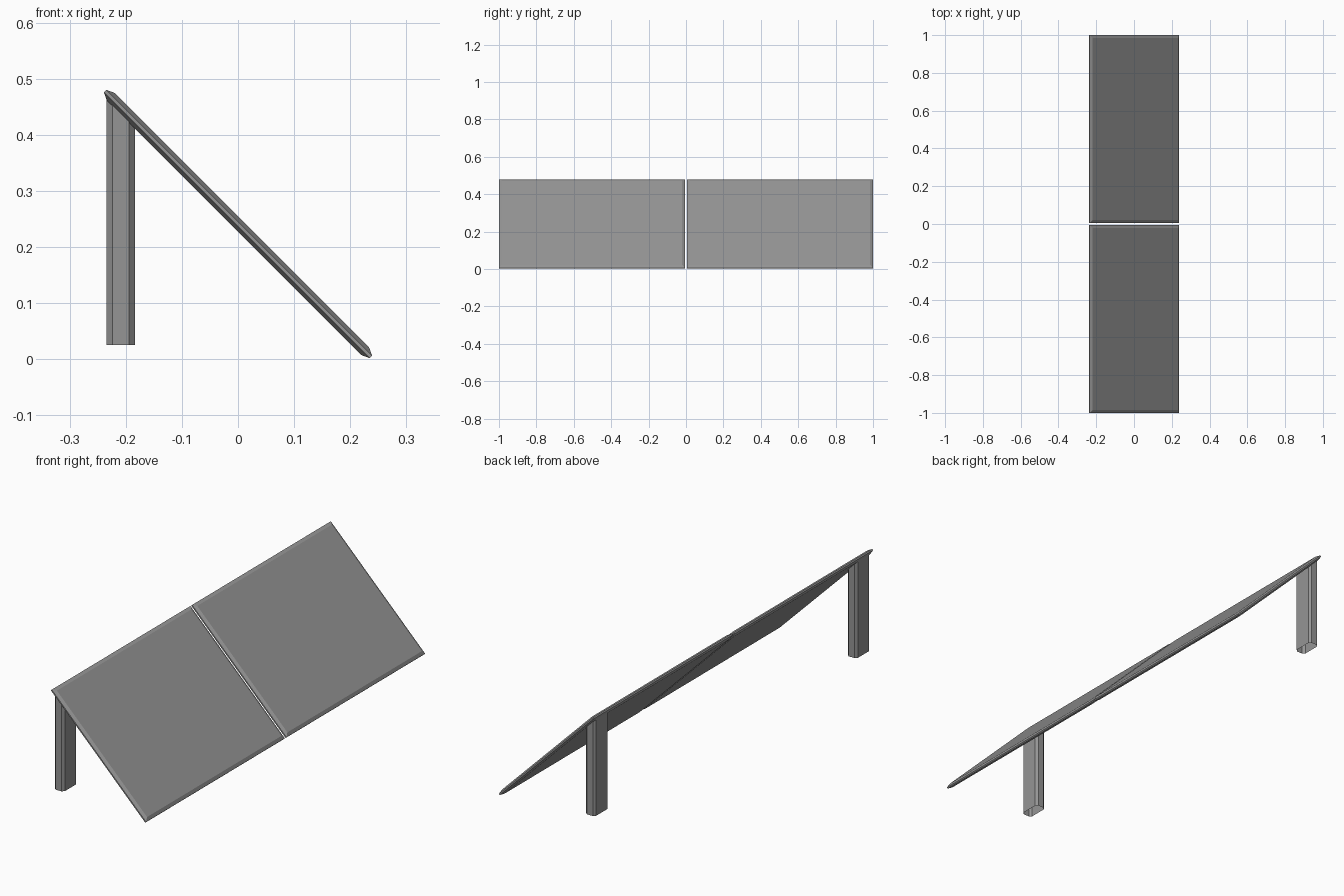
import bpy, bmesh
from math import radians
from mathutils import Matrix, Vector

cube = bpy.data.objects.get("Cube")
if cube:
    bpy.data.objects.remove(cube, do_unlink=True)

grey = bpy.data.materials.new("plain_grey")
grey.use_nodes = True
colour = (0.3, 0.3, 0.3, 1)
grey.diffuse_color = colour
grey.node_tree.nodes["Principled BSDF"].inputs["Base Color"].default_value = colour

MID_Z = 0.241            # height of the sloping plane at x = 0
HALF_SLOPE = 0.335       # half length of a panel down the slope
HALF_THICK = 0.01
EDGE = 0.003             # half height of the blunt rim
INSET = 0.015


def finish(name, bm):
    bmesh.ops.recalc_face_normals(bm, faces=bm.faces)
    mesh = bpy.data.meshes.new(name)
    bm.to_mesh(mesh)
    bm.free()
    mesh.materials.append(grey)
    obj = bpy.data.objects.new(name, mesh)
    bpy.context.collection.objects.link(obj)
    return obj


def bridge(bm, a, b):
    for i in range(len(a)):
        j = (i + 1) % len(a)
        bm.faces.new((a[i], a[j], b[j], b[i]))


def panel(name, y0, y1):
    """Thin sloping slab with chamfered rims on both faces."""
    bm = bmesh.new()
    half_y, mid_y = (y1 - y0) / 2, (y0 + y1) / 2
    rings = []
    for inset, n in ((INSET, -HALF_THICK), (0, -EDGE), (0, EDGE), (INSET, HALF_THICK)):
        u, v = HALF_SLOPE - inset, half_y - inset
        rings.append([bm.verts.new((sx * u, sy * v, n))
                      for sx, sy in ((-1, -1), (1, -1), (1, 1), (-1, 1))])
    for a, b in zip(rings, rings[1:]):
        bridge(bm, a, b)
    bm.faces.new(rings[0])
    bm.faces.new(rings[-1])
    tilt = Matrix.Translation((0, mid_y, MID_Z)) @ Matrix.Rotation(radians(45), 4, "Y")
    bm.transform(tilt)
    finish(name, bm)


def post(name, mid_y):
    """Hollow post with chamfered corners, open below, cut off under the slope."""
    bm = bmesh.new()
    mid_x, hx, hy, c = -0.209, 0.025, 0.05, 0.01
    outline = []
    for sx, sy in ((-1, -1), (1, -1), (1, 1), (-1, 1)):
        pair = [(sx * hx, sy * (hy - c)), (sx * (hx - c), sy * hy)]
        outline += pair if sx * sy > 0 else pair[::-1]
    foot, head = [], []
    for px, py in outline:
        x, y = mid_x + px, mid_y + py
        foot.append(bm.verts.new((x, y, 0.025)))
        head.append(bm.verts.new((x, y, MID_Z - x)))
    bridge(bm, foot, head)
    bm.faces.new(head)
    finish(name, bm)


for side, s in (("front", -1), ("back", 1)):
    ends = sorted((s * 0.006, s * 1.0))
    panel(side + "_panel", *ends)
    post(side + "_post", s * 0.938)
